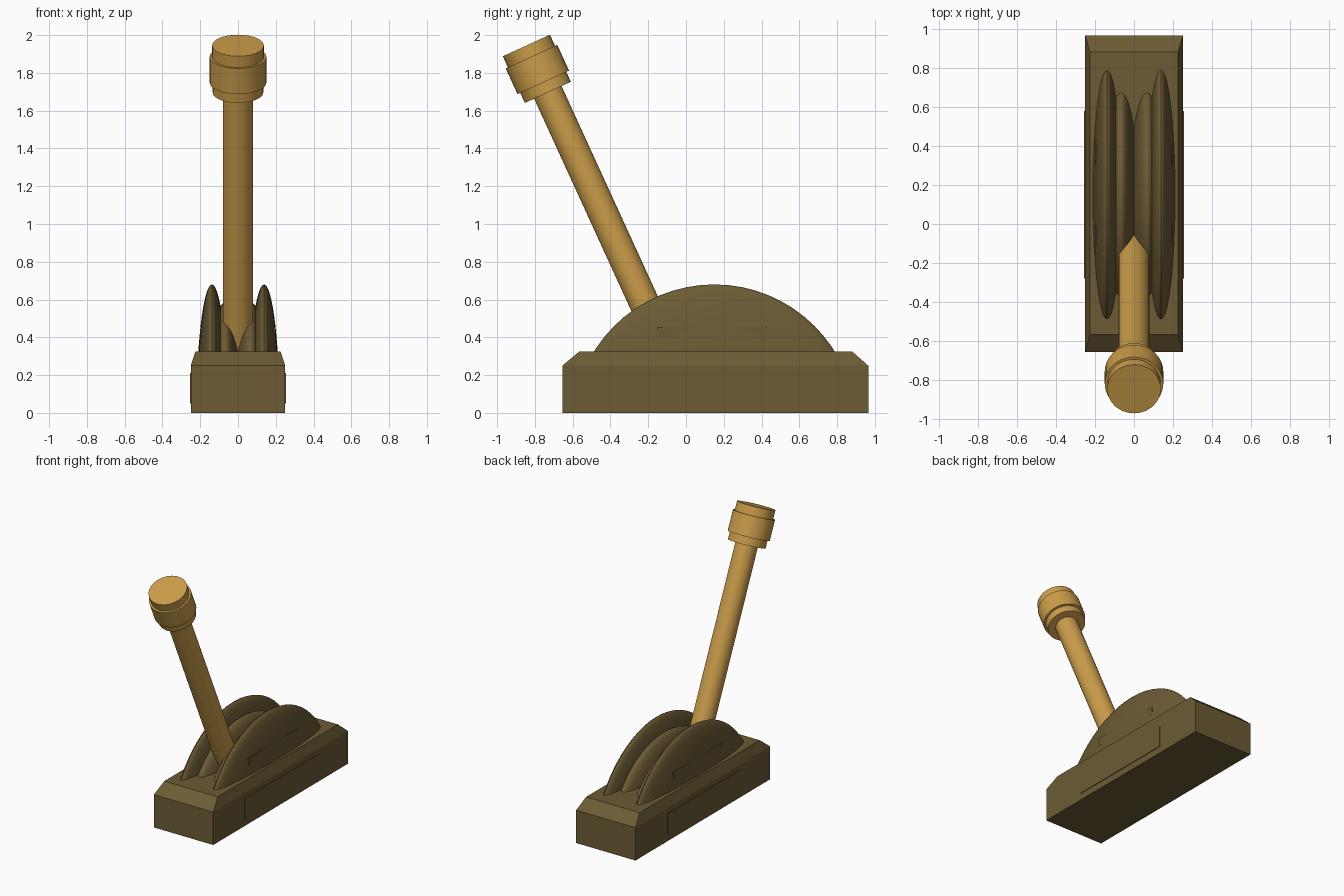
import bpy, bmesh, math
from mathutils import Matrix, Vector

if "Cube" in bpy.data.objects:
    bpy.data.objects.remove(bpy.data.objects["Cube"])

def material(name, color):
    m = bpy.data.materials.new(name)
    m.diffuse_color = color
    m.use_nodes = True
    m.node_tree.nodes["Principled BSDF"].inputs["Base Color"].default_value = m.diffuse_color
    return m

DARK = material("dark_bronze", (0.15, 0.105, 0.035, 1))
GOLD = material("gold", (0.60, 0.34, 0.07, 1))

def finish(name, bm, mat, smooth=False):
    bmesh.ops.recalc_face_normals(bm, faces=bm.faces)
    me = bpy.data.meshes.new(name)
    bm.to_mesh(me)
    bm.free()
    me.materials.append(mat)
    ob = bpy.data.objects.new(name, me)
    bpy.context.collection.objects.link(ob)
    if smooth:
        bpy.ops.object.select_all(action='DESELECT')
        ob.select_set(True)
        bpy.context.view_layer.objects.active = ob
        bpy.ops.object.shade_smooth_by_angle(angle=math.radians(35))
    return ob

def box(name, lo, hi, mat):
    bm = bmesh.new()
    lo, hi = Vector(lo), Vector(hi)
    bmesh.ops.create_cube(bm, size=1, matrix=Matrix.Translation((lo + hi) / 2)
                          @ Matrix.Diagonal((*(hi - lo), 1)))
    return finish(name, bm, mat)

def fin(name, x, half_width, radius):
    # flattened sphere, trimmed just below the top of the base
    bm = bmesh.new()
    m = (Matrix.Translation((x, 0.15, -0.07)) @ Matrix.Diagonal((half_width, radius, radius, 1))
         @ Matrix.Rotation(math.pi / 2, 4, 'Y'))
    bmesh.ops.create_uvsphere(bm, u_segments=64, v_segments=32, radius=1, matrix=m)
    cut = bmesh.ops.bisect_plane(bm, geom=bm.verts[:] + bm.edges[:] + bm.faces[:],
                                 plane_co=(0, 0, 0.31), plane_no=(0, 0, 1), clear_inner=True)
    edges = [e for e in cut["geom_cut"] if isinstance(e, bmesh.types.BMEdge)]
    bmesh.ops.holes_fill(bm, edges=edges)
    finish(name, bm, DARK, True)

def lathe(name, profile, matrix, mat, sides=40):
    bm = bmesh.new()
    rings = [[bm.verts.new(matrix @ Vector((r * math.cos(2 * math.pi * i / sides),
                                            r * math.sin(2 * math.pi * i / sides), z)))
              for i in range(sides)] for r, z in profile]
    for a, b in zip(rings, rings[1:]):
        for i in range(sides):
            j = (i + 1) % sides
            bm.faces.new((a[i], a[j], b[j], b[i]))
    bm.faces.new(rings[0])
    bm.faces.new(rings[-1])
    return finish(name, bm, mat, True)

# base block with sloped upper edge
bm = bmesh.new()
loops = []
for x, y0, y1, z in ((0.25, -0.655, 0.965, 0), (0.25, -0.655, 0.965, 0.25),
                     (0.225, -0.565, 0.88, 0.325)):
    loops.append([bm.verts.new(c) for c in ((-x, y0, z), (x, y0, z), (x, y1, z), (-x, y1, z))])
for a, b in zip(loops, loops[1:]):
    for i in range(4):
        bm.faces.new((a[i], a[(i + 1) % 4], b[(i + 1) % 4], b[i]))
bm.faces.new(loops[0])
bm.faces.new(loops[-1])
finish("base", bm, DARK)

# paired fins, inner ridges and side panels
for s, side in ((-1, "left"), (1, "right")):
    fin(side + "_fin", s * 0.138, 0.085, 0.75)
    fin(side + "_inner_ridge", s * 0.067, 0.11, 0.655)
    xs = sorted((s * 0.24, s * 0.255))
    box(side + "_base_panel", (xs[0], -0.28, 0.05), (xs[1], 0.58, 0.21), DARK)
    xs = sorted((s * 0.15, s * 0.198))
    box(side + "_fin_panel", (xs[0], -0.15, 0.40), (xs[1], 0.43, 0.455), DARK)

# tilted lever: local origin at the centre of the knob top
tilt = Matrix.Translation((0, -0.845, 1.945)) @ Matrix.Rotation(math.radians(24.6), 4, 'X')
lathe("lever_rod", [(0.08, -1.84), (0.08, -0.2)], tilt, GOLD)
lathe("lever_knob", [(0.08, -0.273), (0.134, -0.273), (0.134, -0.215), (0.15, -0.215),
                     (0.15, -0.065), (0.137, -0.065), (0.137, 0)], tilt, GOLD)
